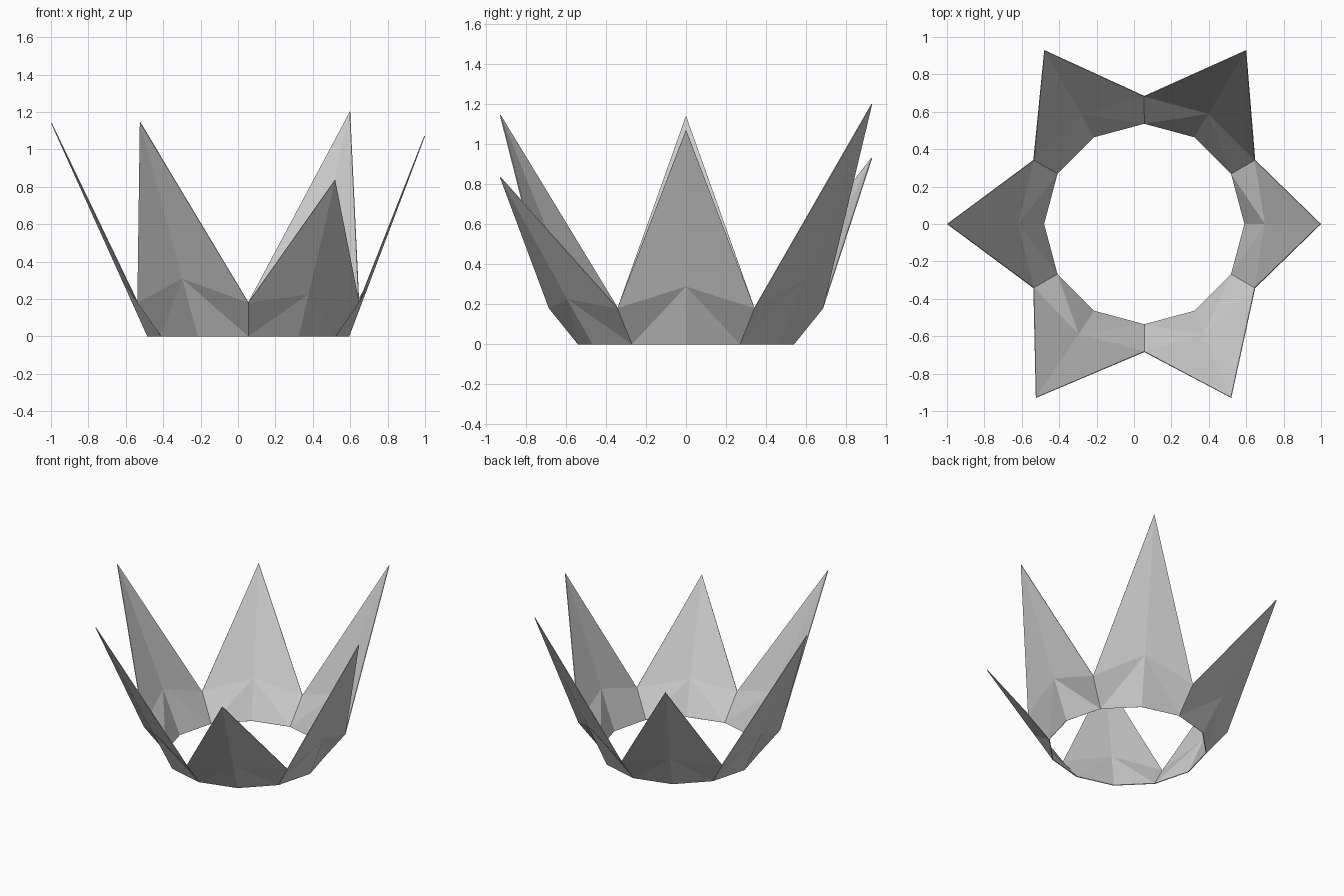
import bpy, bmesh, math
from mathutils import Vector

if "Cube" in bpy.data.objects:
    bpy.data.objects.remove(bpy.data.objects["Cube"])

CX = 0.055                     # ring axis
BASE_R, VALLEY_R, VALLEY_Z = 0.54, 0.685, 0.18
# petal tips, counter-clockwise from +x
TIPS = [(1.0, 0, 1.07), (0.60, 0.93, 1.20), (-0.48, 0.93, 0.93),
        (-1.0, 0, 1.14), (-0.525, -0.93, 1.145), (0.52, -0.93, 0.835)]


def polar(r, deg, z):
    a = math.radians(deg)
    return Vector((CX + r * math.cos(a), r * math.sin(a), z))


bm = bmesh.new()
# base ring of 12 and six valleys between the petals
base = [bm.verts.new(polar(BASE_R, 30 * i, 0)) for i in range(12)]
valley = [bm.verts.new(polar(VALLEY_R, 30 + 60 * i, VALLEY_Z)) for i in range(6)]

# pointed petals, each folded along its middle rib
for i, tip in enumerate(TIPS):
    mid = base[2 * i]
    t = bm.verts.new(tip)
    low = bm.verts.new(mid.co.lerp(t.co, 0.27))
    high = bm.verts.new(mid.co.lerp(t.co, 0.65))
    a, b = base[2 * i - 1], base[(2 * i + 1) % 12]
    va, vb = valley[i - 1], valley[i]
    for f in ((a, mid, low), (mid, b, low), (a, low, va), (b, vb, low),
              (va, low, high), (low, vb, high), (va, high, t), (high, vb, t)):
        bm.faces.new(f)

me = bpy.data.meshes.new("petal_ring")
bm.to_mesh(me)
bm.free()
ring = bpy.data.objects.new("petal_ring", me)
bpy.context.collection.objects.link(ring)

# paper-thin wall
wall = ring.modifiers.new("wall", 'SOLIDIFY')
wall.thickness = 0.005
wall.offset = -1
